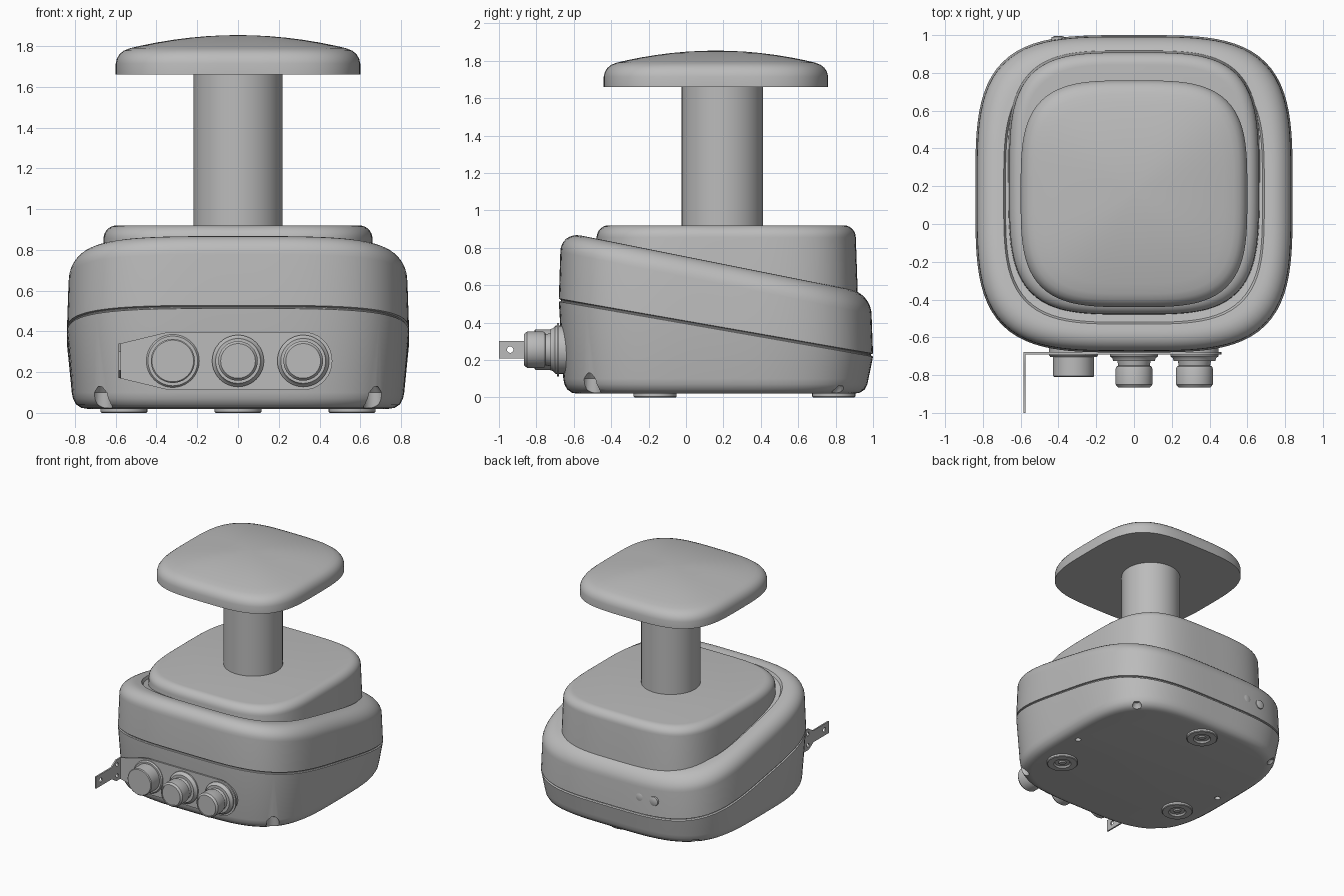
import bpy, bmesh, math
from mathutils import Vector

if "Cube" in bpy.data.objects:
    bpy.data.objects.remove(bpy.data.objects["Cube"], do_unlink=True)

grey = bpy.data.materials.new("plain grey")
grey.use_nodes = True
grey.diffuse_color = (0.5, 0.5, 0.5, 1)
grey.node_tree.nodes["Principled BSDF"].inputs["Base Color"].default_value = (0.5, 0.5, 0.5, 1)


def finish(name, bm, loc=(0, 0, 0), rot=(0, 0, 0)):
    bmesh.ops.recalc_face_normals(bm, faces=bm.faces[:])
    mesh = bpy.data.meshes.new(name)
    bm.to_mesh(mesh)
    bm.free()
    mesh.materials.append(grey)
    ob = bpy.data.objects.new(name, mesh)
    ob.location, ob.rotation_euler = loc, rot
    bpy.context.collection.objects.link(ob)
    smooth(ob)
    return ob


def smooth(ob):
    bpy.ops.object.select_all(action="DESELECT")
    ob.select_set(True)
    bpy.context.view_layer.objects.active = ob
    bpy.ops.object.shade_smooth_by_angle(angle=math.radians(35))


def loft(name, rings, cy=0.0, power=2.0, n=96, loc=(0, 0, 0), rot=(0, 0, 0)):
    """Skin rings of (half x, half y, z); z may be a function of y."""
    bm = bmesh.new()
    loops = []
    for hx, hy, z in rings:
        loop = []
        for i in range(n):
            a = 2 * math.pi * i / n
            c, s = math.cos(a), math.sin(a)
            r = (abs(c) ** power + abs(s) ** power) ** (-1 / power)
            y = cy + hy * r * s
            loop.append(bm.verts.new((hx * r * c, y, z(y) if callable(z) else z)))
        loops.append(loop)
    for a, b in zip(loops, loops[1:]):
        for i in range(n):
            j = (i + 1) % n
            bm.faces.new((a[i], a[j], b[j], b[i]))
    bm.faces.new(loops[0])
    bm.faces.new(loops[-1])
    return finish(name, bm, loc, rot)


def prism(name, points, offset):
    """Extrude a flat outline by an offset."""
    bm = bmesh.new()
    face = bm.faces.new([bm.verts.new(p) for p in points])
    out = bmesh.ops.extrude_face_region(bm, geom=[face])
    new = [v for v in out["geom"] if isinstance(v, bmesh.types.BMVert)]
    bmesh.ops.translate(bm, verts=new, vec=Vector(offset))
    return finish(name, bm)


def cut(ob, cutters):
    for cutter in cutters:
        cutter.hide_render = True
        mod = ob.modifiers.new("cut", "BOOLEAN")
        mod.object, mod.operation, mod.solver = cutter, "DIFFERENCE", "EXACT"
        bpy.context.view_layer.objects.active = ob
        bpy.ops.object.modifier_apply(modifier=mod.name)
        bpy.data.objects.remove(cutter, do_unlink=True)
    smooth(ob)


def seam(shift):
    return lambda y: 0.52 - 0.175 * (y + 0.68) + shift


def rim(shift):
    return lambda y: 0.867 - 0.2 * (y + 0.57) + shift


MID, HALF, SQUARE = 0.16, 0.84, 3.7


def shell(name, profile):
    return loft(name, [(HALF - i, HALF - i, z) for i, z in profile], MID, SQUARE, 128)


# Lower shell, with a notch at each bottom corner
base = shell("lower_shell", [(0.10, 0.02), (0.07, 0.025), (0.045, 0.042), (0.03, 0.07),
                             (0.024, 0.10), (0.0, seam(-0.008)), (0.01, seam(-0.004)),
                             (0.012, seam(0))])
notches = []
for sx in (-1, 1):
    for sy, top in ((-1, 0.13), (1, 0.06)):
        notches.append(loft("notch_cutter", [(0.055, 0.055, -0.05), (0.045, 0.045, top - 0.03),
                                             (0.02, 0.02, top)], n=24,
                            loc=(sx * 0.665, MID + sy * 0.665, 0)))
screw_holes = [loft("screw_cutter", [(0.022, 0.022, 0), (0.022, 0.022, 0.05)], n=20,
                    loc=(sx * 0.68, MID, 0)) for sx in (-1, 1)]
cut(base, notches + screw_holes)

# Upper shell with a sloping rounded rim
R = 0.11
arc = [(0.008 + R * (1 - math.cos(t)), rim(R * (math.sin(t) - 1)))
       for t in (math.pi / 2 * k / 8 for k in range(9))]
shell("upper_shell", [(0.012, seam(-0.002)), (0.01, seam(0.004)), (0.0, seam(0.008))] + arc
      + [(0.15, rim(0)), (0.16, rim(-0.02))])

# Level platform rising out of the shell
P = 0.065
steps = [math.pi / 2 * k / 7 for k in range(8)]
edge = [(0.012 + P * (1 - math.cos(t)), 0.92 + P * (math.sin(t) - 1)) for t in steps]
loft("platform", [(0.672 - i, 0.705 - i, z) for i, z in [(-0.002, 0.45)] + edge],
     0.215, SQUARE, 128)

# Plunger stem and domed cap
loft("stem", [(0.218, 0.218, 0.9), (0.218, 0.218, 1.68)], loc=(0, 0.195, 0))
dome = [(0.60, 1.66), (0.60, 1.715), (0.594, 1.74), (0.58, 1.762), (0.56, 1.778), (0.53, 1.79)]
dome += [(0.53 * f, 1.79 + 0.064 * (1 - f ** 2)) for f in (0.9, 0.75, 0.6, 0.45, 0.3, 0.15, 0.02)]
loft("plunger_cap", [(r, r, z) for r, z in dome], MID, 3.5, 128)

# Connector plate on the front
ZC = 0.255
ends = [math.radians(a) for a in range(-90, 91, 10)]
outline = [(0.32 + 0.143 * math.cos(a), -0.69, ZC + 0.143 * math.sin(a)) for a in ends]
outline += [(-0.34, -0.69, ZC + 0.143), (-0.58, -0.69, ZC + 0.085),
            (-0.58, -0.69, ZC - 0.085), (-0.34, -0.69, ZC - 0.143)]
prism("connector_plate", outline, (0, 0.012, 0))

# Bent tab with holes
side = [(-0.678, 0.085), (-0.74, 0.085), (-0.8, 0.047), (-1.0, 0.047)]
tab = prism("bent_tab", [(-0.586, y, ZC + h) for y, h in side]
            + [(-0.586, y, ZC - h) for y, h in reversed(side)], (0.012, 0, 0))
cut(tab, [loft("hole_cutter", [(r, r, -0.05), (r, r, 0.05)], n=24, loc=(-0.58, y, ZC + h),
               rot=(0, math.pi / 2, 0))
          for y, h, r in ((-0.94, 0, 0.017), (-0.73, 0.045, 0.015), (-0.73, -0.045, 0.015))])

# Round connectors: profile of (radius, distance forward)
wide = [(0.13, 0.6), (0.13, 0.695), (0.122, 0.705), (0.108, 0.705), (0.108, 0.805), (0.102, 0.811)]
stepped = [(0.127, 0.6), (0.127, 0.70), (0.115, 0.71), (0.11, 0.725), (0.088, 0.725),
           (0.083, 0.75), (0.093, 0.755), (0.097, 0.765), (0.097, 0.85), (0.085, 0.865),
           (0.08, 0.865), (0.08, 0.858)]
for name, x, profile in (("wide_connector", -0.32, wide), ("middle_connector", 0, stepped),
                         ("left_connector", 0.32, stepped)):
    loft(name, [(r, r, d) for r, d in profile], n=48, loc=(x, 0, ZC), rot=(math.pi / 2, 0, 0))

# Feet under the base
foot = [(0.115, 0.04), (0.115, 0.005), (0.11, 0), (0.065, 0), (0.055, 0.012),
        (0.03, 0.012), (0.022, 0.003)]
for k, (x, y) in enumerate(((0, 0.79), (-0.56, -0.165), (0.56, -0.165))):
    loft(f"foot_{k + 1}", [(r, r, z) for r, z in foot], n=40, loc=(x, y, 0))

# Two small dimples on the back
for k, x in enumerate((-0.27, -0.40)):
    loft(f"back_bump_{k + 1}", [(0.04, 0.04, -0.04), (0.036, 0.036, 0.004), (0.02, 0.02, 0.01)],
         n=24, loc=(x, 0.985, 0.36), rot=(-math.pi / 2, 0, 0))
